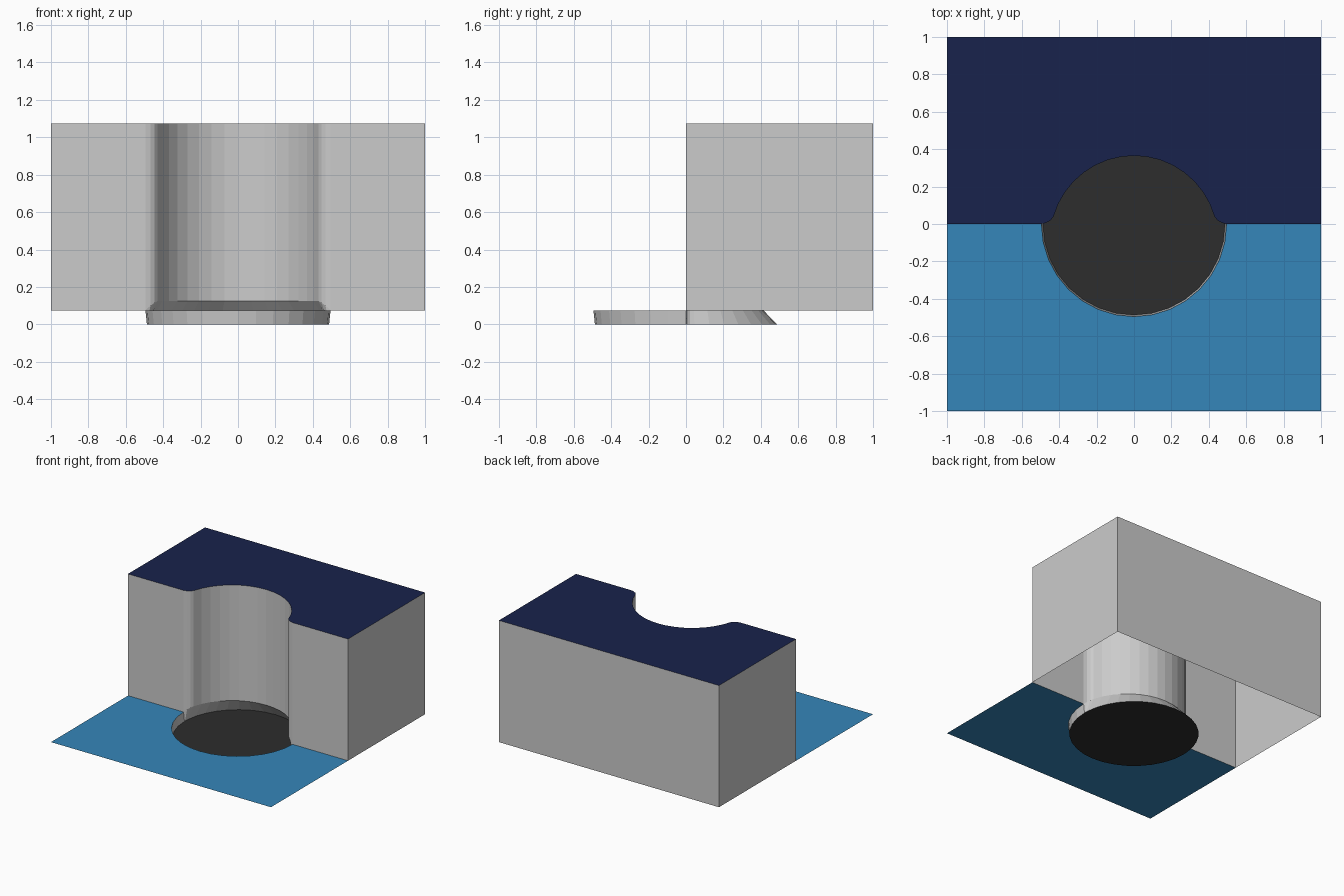
import bpy, bmesh
from math import sin, cos, pi, radians, atan2

if "Cube" in bpy.data.objects:
    bpy.data.objects.remove(bpy.data.objects["Cube"])

GROUND, TOP, LIP = 0.075, 1.075, 0.125   # ground level, cliff top, undercut edge
RIM, FLOOR = 0.495, 0.487                # pit radii at rim and floor


def build(name, faces, color=None):
    """Object from lists of corner points, with shared corners welded."""
    bm = bmesh.new()
    for pts in faces:
        bm.faces.new([bm.verts.new(p) for p in pts])
    bmesh.ops.remove_doubles(bm, verts=bm.verts, dist=1e-5)
    mesh = bpy.data.meshes.new(name)
    bm.to_mesh(mesh)
    bm.free()
    ob = bpy.data.objects.new(name, mesh)
    bpy.context.collection.objects.link(ob)
    if color:
        mat = bpy.data.materials.new(name + "_colour")
        mat.diffuse_color = (*color, 1)
        mat.use_nodes = True
        mat.node_tree.nodes["Principled BSDF"].inputs["Base Color"].default_value = mat.diffuse_color
        mesh.materials.append(mat)
    return ob


# Notch outline, right to left: rounded corner, arc, rounded corner (x, y, bottom z)
corner = [(RIM, 0, GROUND), (0.468, 0.007, 0.1), (0.446, 0.02, 0.115)]
arc = []
for i in range(17):
    a = radians(15.8 + i * (180 - 31.6) / 16)
    arc.append((0.447 * cos(a), -0.082 + 0.447 * sin(a), LIP))
notch = corner + arc + [(-x, y, z) for x, y, z in reversed(corner)]

# Front half of the pit rim, left to right
rim = [(RIM * cos(pi + pi * i / 16), RIM * sin(pi + pi * i / 16), GROUND)
       for i in range(17)]
rim[0], rim[-1] = (-RIM, 0, GROUND), (RIM, 0, GROUND)

# Cliff walls (open underneath)
path = [(1, 0, GROUND)] + notch + [(-1, 0, GROUND), (-1, 1, GROUND), (1, 1, GROUND)]
walls = []
for b, a in zip(path, path[1:] + path[:1]):
    walls.append([a, b, (b[0], b[1], TOP), (a[0], a[1], TOP)])
build("cliff_walls", walls)

# Cliff top
build("cliff_top", [[(x, y, TOP) for x, y, z in reversed(path)]], (0.009, 0.016, 0.072))

# Lower ground with half-round cut
build("lower_ground",
      [[(-1, -1, GROUND), (1, -1, GROUND), (1, 0, GROUND)] + rim[::-1] + [(-1, 0, GROUND)]],
      (0.036, 0.24, 0.49))

# Pit wall, undercutting the notch at the back
upper = notch + rim[1:-1]
lower = [(FLOOR * cos(atan2(y, x)), FLOOR * sin(atan2(y, x)), 0) for x, y, z in upper]
n = len(upper)
build("pit_wall", [[upper[i], upper[(i + 1) % n], lower[(i + 1) % n], lower[i]]
                   for i in range(n)])

# Pit floor
build("pit_floor", [lower], (0.026, 0.026, 0.026))
